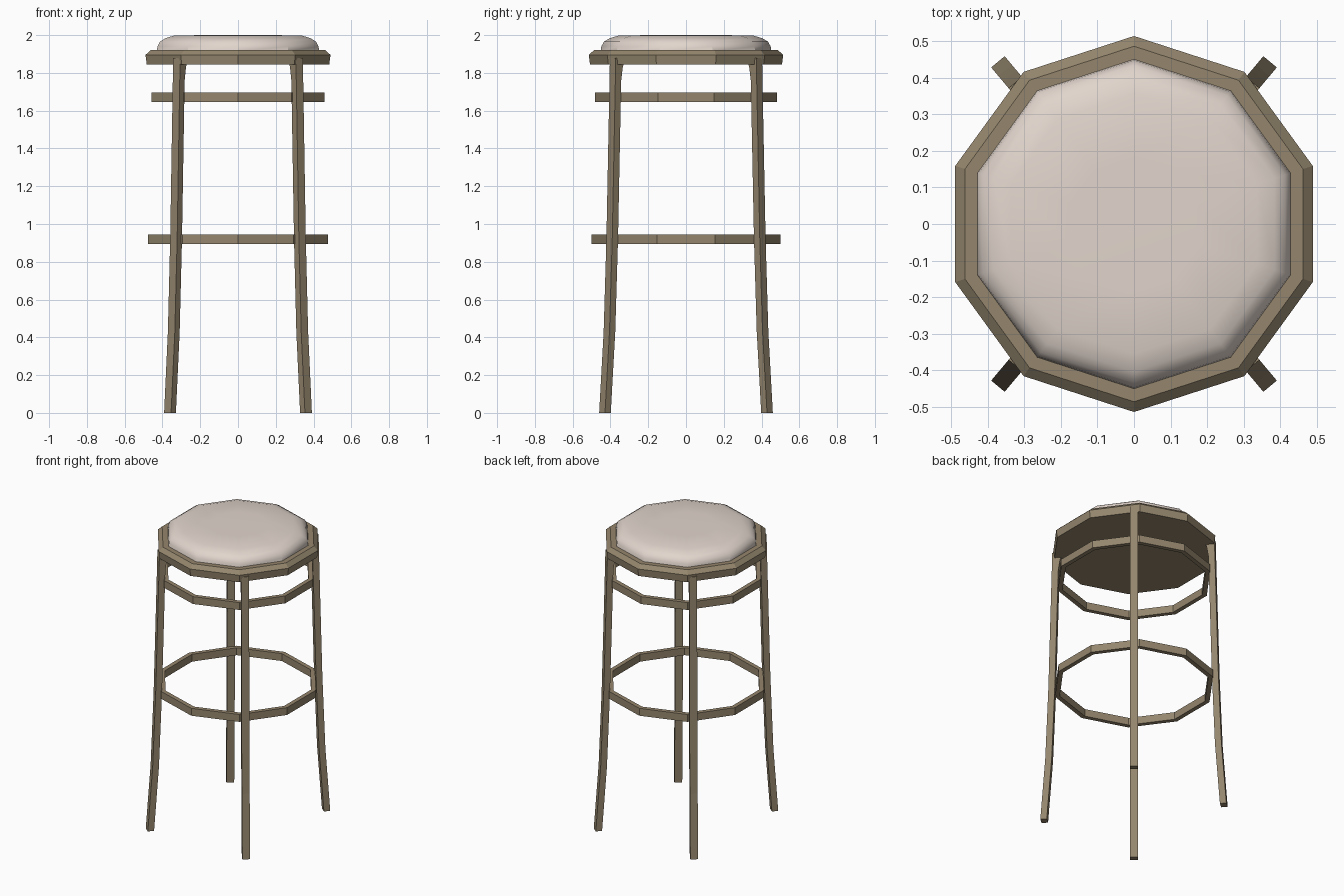
import bpy, bmesh
from math import cos, sin, pi, radians

if "Cube" in bpy.data.objects:
    bpy.data.objects.remove(bpy.data.objects["Cube"])

def material(name, rgb):
    m = bpy.data.materials.new(name)
    m.diffuse_color = (*rgb, 1)
    m.use_nodes = True
    m.node_tree.nodes["Principled BSDF"].inputs["Base Color"].default_value = m.diffuse_color
    return m

wood = material("wood", (0.30, 0.24, 0.155))
fabric = material("fabric", (0.76, 0.67, 0.61))
SIDES = 10

def finish(name, bm, mat):
    bmesh.ops.recalc_face_normals(bm, faces=bm.faces)
    me = bpy.data.meshes.new(name)
    bm.to_mesh(me)
    bm.free()
    me.materials.append(mat)
    ob = bpy.data.objects.new(name, me)
    bpy.context.collection.objects.link(ob)
    return ob

def lathe(name, profile, mat, closed=False):
    """Ten-sided turning of (radius, z) points; open profiles are capped."""
    bm = bmesh.new()
    rings = [[bm.verts.new((r * cos(pi / 2 + 2 * pi * i / SIDES),
                            r * sin(pi / 2 + 2 * pi * i / SIDES), z))
              for i in range(SIDES)] for r, z in profile]
    pairs = list(zip(rings, rings[1:]))
    if closed:
        pairs.append((rings[-1], rings[0]))
    else:
        bm.faces.new(rings[0])
        bm.faces.new(rings[-1])
    for a, b in pairs:
        for i in range(SIDES):
            j = (i + 1) % SIDES
            bm.faces.new((a[i], a[j], b[j], b[i]))
    return finish(name, bm, mat)

# Seat frame and padded cushion
lathe("seat_frame", [(0.508, 1.845), (0.515, 1.895), (0.487, 1.92)], wood)
cushion = lathe("cushion", [(0.452, 1.915), (0.448, 1.94), (0.435, 1.965),
                            (0.405, 1.983), (0.355, 1.998), (0.18, 2.0)], fabric)
bpy.context.view_layer.objects.active = cushion
cushion.select_set(True)
bpy.ops.object.shade_smooth_by_angle(angle=radians(35))

# Two stretcher rings
for name, r, z in (("upper_ring", 0.482, 1.645), ("lower_ring", 0.50, 0.895)):
    lathe(name, [(r, z), (r, z + 0.05), (r - 0.03, z + 0.05), (r - 0.03, z)],
          wood, closed=True)

# Splayed legs: side outline (radius, z) given thickness across
outer = [(0.58, 0), (0.549, 0.43), (0.53, 0.92), (0.508, 1.78), (0.506, 1.88)]
inner = [(0.44, 1.88), (0.457, 1.83), (0.468, 1.76), (0.49, 0.92), (0.509, 0.43), (0.54, 0)]
outline = outer + inner

def leg(name, sx, sy):
    a = radians(50)
    bm = bmesh.new()
    sides = [[bm.verts.new((sx * (r * cos(a) - t * sin(a)),
                            sy * (r * sin(a) + t * cos(a)), z))
              for r, z in outline] for t in (-0.024, 0.024)]
    n = len(outline)
    for s in sides:
        bm.faces.new(s)
    for i in range(n):
        j = (i + 1) % n
        bm.faces.new((sides[0][i], sides[0][j], sides[1][j], sides[1][i]))
    finish(name, bm, wood)

for sx, h in ((-1, "left"), (1, "right")):
    for sy, d in ((-1, "front"), (1, "back")):
        leg(f"{d}_{h}_leg", sx, sy)
